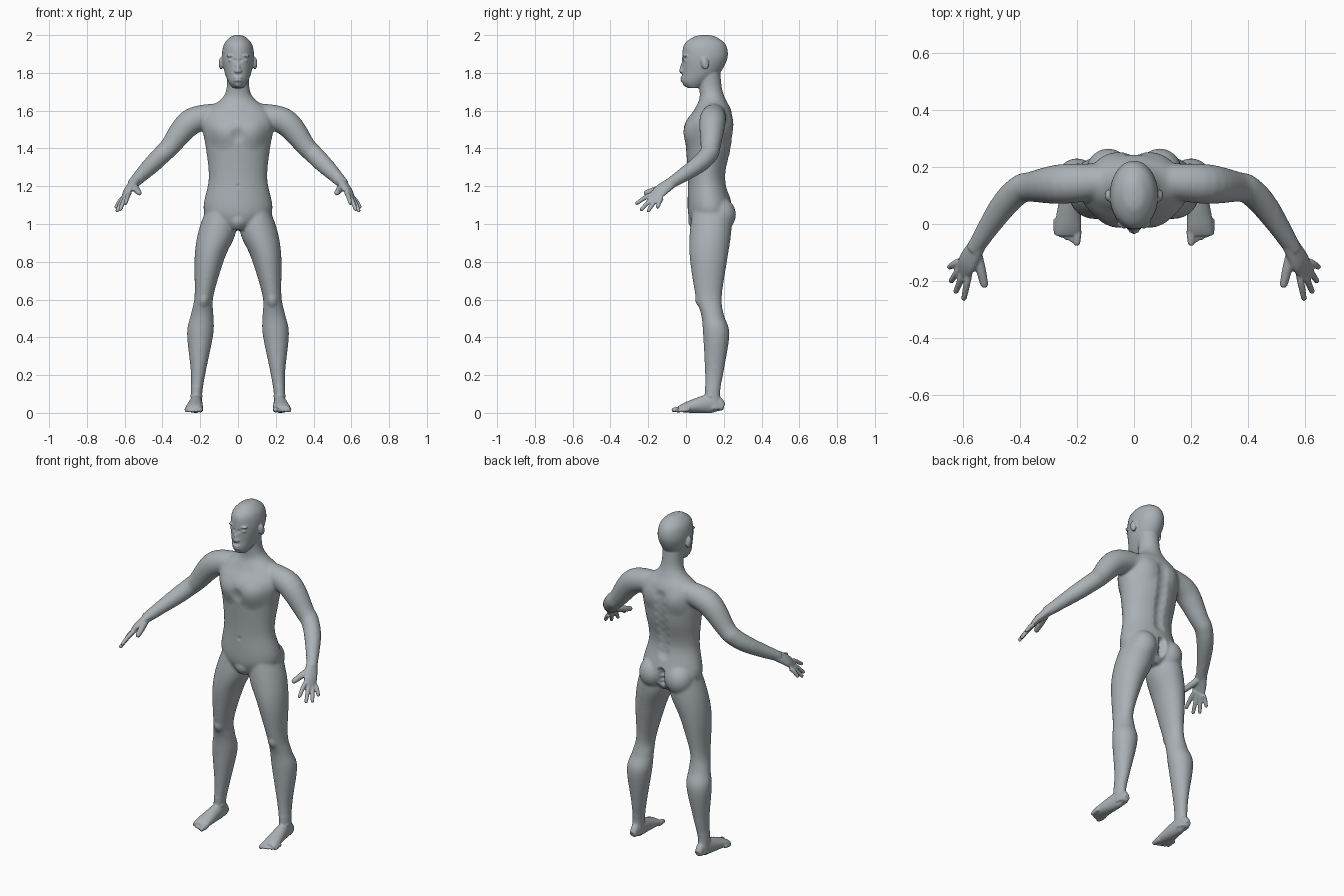
import bpy, bmesh, math
from mathutils import Vector, Matrix, kdtree

cube = bpy.data.objects.get("Cube")
if cube:
    bpy.data.objects.remove(cube, do_unlink=True)

skin = bpy.data.materials.new("grey_skin")
skin.use_nodes = True
grey = (.4, .44, .46, 1)
skin.diffuse_color = grey
skin.node_tree.nodes["Principled BSDF"].inputs["Base Color"].default_value = grey

bm = bmesh.new()
UP = Vector((0, 0, 1))
BOTH_SIDES = (1, -1)
MIDDLE = (1,)


def spline(rows, steps=6):
    """Catmull-Rom interpolation through rows of numbers."""
    smooth_rows = []
    last = len(rows) - 1
    for i in range(last):
        before, start = rows[max(i - 1, 0)], rows[i]
        end, after = rows[i + 1], rows[min(i + 2, last)]
        for k in range(steps):
            t = k / steps
            smooth_rows.append([
                b + t / 2 * (c - a + t * (2 * a - 5 * b + 4 * c - d + t * (3 * (b - c) + d - a)))
                for a, b, c, d in zip(before, start, end, after)])
    return smooth_rows + [list(rows[last])]


def loft(rows, normal=None, sides=32, mirror=BOTH_SIDES):
    """Skin elliptical rings (x, y, z, half width, half depth); rings are level without a normal."""
    rings = spline(rows)
    centres = [Vector(ring[:3]) for ring in rings]
    last = len(rings) - 1
    for side in mirror:
        previous = None
        for i, (centre, ring) in enumerate(zip(centres, rings)):
            across, along = Vector((1, 0, 0)), Vector((0, 1, 0))
            if normal:
                tangent = centres[min(i + 1, last)] - centres[max(i - 1, 0)]
                across = tangent.cross(normal).normalized()
                along = across.cross(tangent).normalized()
            half_width, half_depth = ring[3:]
            verts = []
            for k in range(sides):
                angle = math.tau * k / sides
                point = (centre + across * math.cos(angle) * half_width
                         + along * math.sin(angle) * half_depth)
                verts.append(bm.verts.new((point.x * side, point.y, point.z)))
            if previous:
                for k in range(sides):
                    after = (k + 1) % sides
                    bm.faces.new((previous[k], previous[after], verts[after], verts[k]))
            else:
                bm.faces.new(verts)
            previous = verts
        bm.faces.new(previous)


def blob(centre, size, tilt=0, mirror=BOTH_SIDES):
    """Ellipsoid, tilted about x."""
    x, y, z = centre
    for side in mirror:
        place = Matrix.Translation((x * side, y, z))
        turn = Matrix.Rotation(tilt, 4, "X")
        bmesh.ops.create_uvsphere(bm, u_segments=20, v_segments=14, radius=1,
                                  matrix=place @ turn @ Matrix.Diagonal((*size, 1)))


def digit(base, tip, radius, normal, arch):
    """Tapered finger or toe, arched upward, with a round tip."""
    base, tip = Vector(base), Vector(tip)
    middle = base.lerp(tip, .5) + UP * arch
    end = radius * .8
    loft([(*base, radius, radius), (*middle, radius, radius), (*tip, end, end)], normal, sides=14)
    blob(tip, (end, end, end))


# Torso and neck: height, y, half width, half depth
torso = [(.97, .12, .06, .08), (1.06, .13, .18, .12), (1.24, .11, .155, .1), (1.4, .12, .17, .12),
         (1.52, .12, .19, .13), (1.6, .14, .17, .1), (1.66, .14, .09, .07),
         (1.72, .13, .06, .06), (1.82, .12, .06, .06)]
# Head, from chin to crown
head = [(1.72, .04, .03, .03), (1.75, .05, .05, .07), (1.8, .08, .07, .1), (1.88, .1, .085, .12),
        (1.95, .1, .075, .11), (1.99, .1, .04, .06), (2, .1, .01, .02)]
for profile in (torso, head):
    loft([(0, y, z, width, depth) for z, y, width, depth in profile], mirror=MIDDLE)

# Nose, nostrils, lips and chin
blob((0, -.02, 1.83), (.01, .012, .035), -.3, MIDDLE)
blob((.01, -.02, 1.81), (.01, .012, .01))
for z in (1.76, 1.775):
    blob((0, -.018, z), (.024, .012, .006), mirror=MIDDLE)
blob((0, 0, 1.74), (.02, .016, .014), mirror=MIDDLE)
# Brows, eyes and ears
blob((.034, 0, 1.89), (.026, .016, .008))
blob((.036, 0, 1.866), (.016, .012, .008))
blob((.09, .1, 1.85), (.012, .02, .033), .2)

# Legs
loft([(.09, .14, 1.1, .07, .1), (.11, .13, .96, .1, .11), (.15, .12, .82, .08, .1),
      (.18, .12, .62, .05, .07), (.19, .14, .52, .06, .06), (.2, .16, .42, .07, .07),
      (.21, .15, .22, .04, .05), (.22, .14, .1, .03, .04), (.22, .15, .02, .03, .05)])
# Buttocks
blob((.09, .18, 1.05), (.08, .085, .09))

# Feet and ankle bones
loft([(.22, .2, .03, .02, .02), (.22, .14, .05, .03, .05),
      (.23, .01, .03, .045, .03), (.23, -.04, .02, .045, .014)], UP)
blob((.22, .13, .09), (.033, .025, .02))
# Toes, big toe first
for k in range(5):
    x, y = .2 + .018 * k, -.064 + .008 * k
    thick = .011 if k else .016
    digit((x, y + .05, .02), (x, y, thick), thick, UP, 0)

# Arms
arm = [(.1, .15, 1.58, .06), (.25, .14, 1.54, .07), (.36, .13, 1.41, .053),
       (.4, .12, 1.37, .05), (.46, .06, 1.31, .046), (.56, -.09, 1.21, .028)]
loft([(x, y, z, radius, radius) for x, y, z, radius in arm], UP)

# Palms and thumbs
hand_back = Vector((.7, -.1, .7))
loft([(.54, -.06, 1.23, .03, .026), (.58, -.13, 1.18, .04, .02), (.6, -.17, 1.14, .034, .01)],
     hand_back)
digit((.55, -.1, 1.2), (.524, -.21, 1.165), .018, hand_back, 0)
# Fingers fan evenly from index to little, the middle ones longer
knuckles = Vector((.575, -.16, 1.165)), Vector((.61, -.13, 1.135))
tips = Vector((.595, -.26, 1.11)), Vector((.645, -.15, 1.09))
longer = Vector((.013, -.014, -.03))
for k in range(4):
    share = k / 3
    tip = tips[0].lerp(tips[1], share) + longer * math.sin(math.pi * share)
    digit(knuckles[0].lerp(knuckles[1], share), tip, .0125, hand_back, .006)

bmesh.ops.recalc_face_normals(bm, faces=bm.faces)
mesh = bpy.data.meshes.new("body")
bm.to_mesh(mesh)
bm.free()
body = bpy.data.objects.new("body", mesh)
bpy.context.collection.objects.link(body)
bpy.context.view_layer.objects.active = body
body.select_set(True)

# Fuse the parts into one skin
fuse = body.modifiers.new("fuse", "REMESH")
fuse.mode = "VOXEL"
fuse.voxel_size = .005
bpy.ops.object.modifier_apply(modifier=fuse.name)
mesh = body.data

# Soften the joints most, the face, hands and feet least
soft = body.vertex_groups.new(name="soft")
soft.add([v.index for v in mesh.vertices if .14 < v.co.z < 1.7 and abs(v.co.x) < .5], 1, "REPLACE")
for group, rounds in (("", 3), ("soft", 30)):
    smooth = body.modifiers.new("smooth", "SMOOTH")
    smooth.iterations = rounds
    smooth.vertex_group = group
    bpy.ops.object.modifier_apply(modifier=smooth.name)

# Sculpt muscles and creases with soft brushes
tree = kdtree.KDTree(len(mesh.vertices))
for v in mesh.vertices:
    tree.insert(v.co, v.index)
tree.balance()


def brush(x, y, z, radius, push):
    """Push the skin along y around a spot and its mirror image."""
    for side in BOTH_SIDES if x else MIDDLE:
        for co, index, distance in tree.find_range((x * side, y, z), radius):
            mesh.vertices[index].co.y += push * (1 - (distance / radius) ** 2) ** 2


brush(.09, 0, 1.47, .09, -.012)        # chest
brush(0, 0, 1.47, .05, .008)           # breastbone
brush(.05, .02, 1.62, .05, .006)       # collar hollows
brush(.1, .25, 1.53, .09, .012)        # shoulder blades
for step in range(8):                  # spine
    brush(0, .23, 1.2 + .05 * step, .05, -.012)
for step in range(4):                  # cleft
    brush(0, .25, 1 + .03 * step, .035, -.028)
brush(0, 0, 1.2, .02, .008)            # navel
brush(0, .03, 1, .05, -.012)           # groin
brush(.18, .06, .59, .04, -.008)       # kneecaps
brush(.016, -.02, 1.866, .014, .006)   # inner eye corners

# Flat soles
for v in mesh.vertices:
    v.co.z = max(v.co.z, 0)
mesh.materials.clear()
mesh.materials.append(skin)
bpy.ops.object.shade_smooth()
